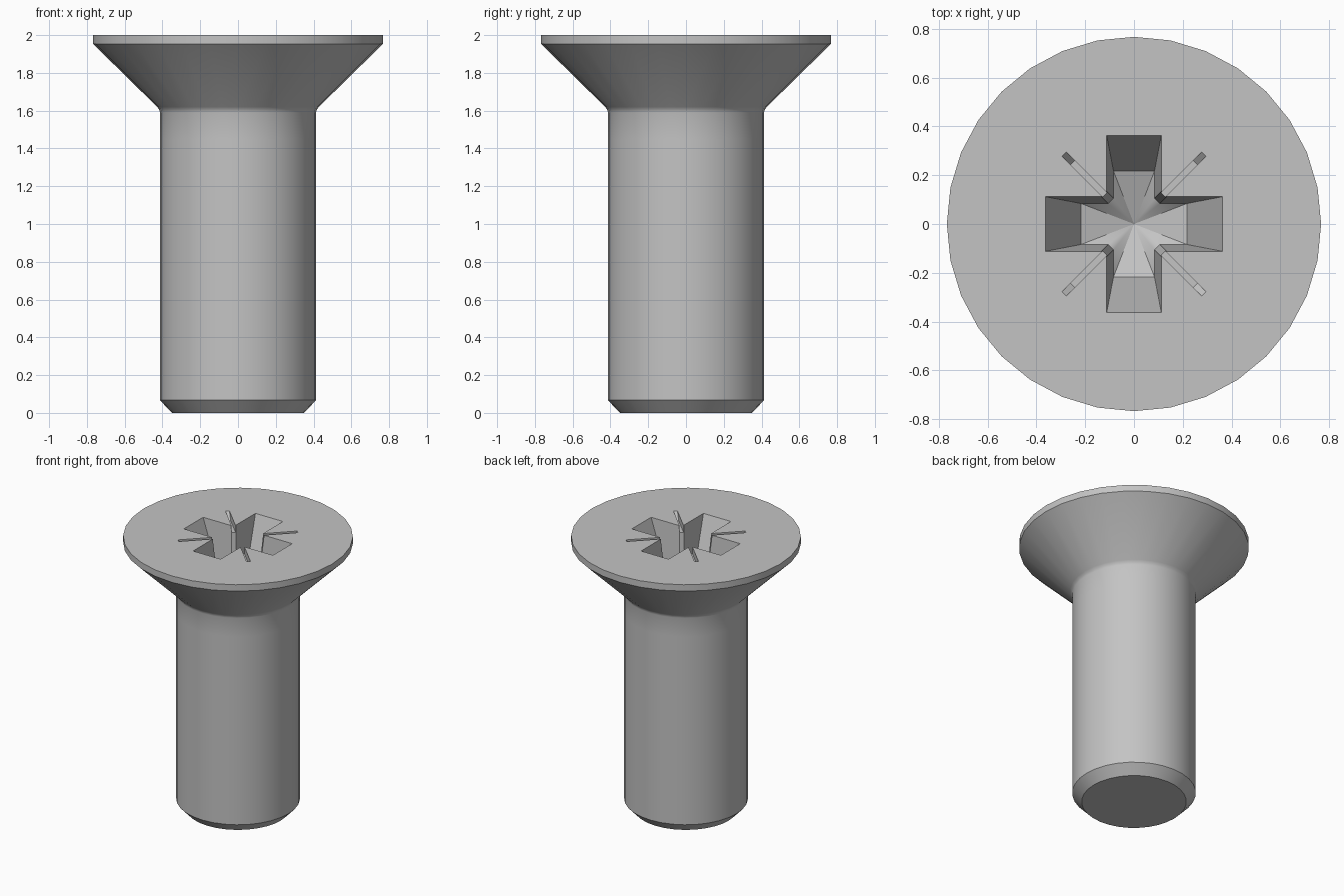
import bpy, bmesh, math
from mathutils import Vector, Matrix

SEGMENTS = 32
TOP = 2.0

cube = bpy.data.objects.get("Cube")
if cube:
    bpy.data.objects.remove(cube, do_unlink=True)

steel = bpy.data.materials.new("grey steel")
steel.use_nodes = True
grey = (0.55, 0.55, 0.55, 1.0)
steel.diffuse_color = grey
steel.node_tree.nodes["Principled BSDF"].inputs["Base Color"].default_value = grey


def make_object(name, bm):
    bmesh.ops.recalc_face_normals(bm, faces=bm.faces[:])
    mesh = bpy.data.meshes.new(name)
    bm.to_mesh(mesh)
    bm.free()
    mesh.materials.append(steel)
    obj = bpy.data.objects.new(name, mesh)
    bpy.context.collection.objects.link(obj)
    return obj


def loft(name, rings, apex=None):
    """Skin equal-length rings of points; close with caps or a point."""
    bm = bmesh.new()
    loops = [[bm.verts.new(p) for p in ring] for ring in rings]
    n = len(loops[0])
    for a, b in zip(loops, loops[1:]):
        for i in range(n):
            j = (i + 1) % n
            bm.faces.new((a[i], a[j], b[j], b[i]))
    bm.faces.new(loops[0])
    if apex is None:
        bm.faces.new(loops[-1])
    else:
        tip = bm.verts.new(apex)
        for i in range(n):
            bm.faces.new((loops[-1][i], loops[-1][(i + 1) % n], tip))
    return make_object(name, bm)


def circle(radius, z):
    steps = [math.tau * i / SEGMENTS for i in range(SEGMENTS)]
    return [(radius * math.cos(a), radius * math.sin(a), z) for a in steps]


def cross(reach, half, chamfer, z):
    """Outline of a four-armed cross with chamfered inner corners."""
    arm = [(reach, -half), (reach, half), (half + chamfer, half), (half, half + chamfer)]
    points = []
    for quarter in range(4):
        turn = Matrix.Rotation(quarter * math.pi / 2, 3, "Z")
        points += [turn @ Vector((x, y, z)) for x, y in arm]
    return points


# Screw body: chamfered tip, shank, small fillet, countersunk head and rim
profile = [(0.35, 0), (0.413, 0.067), (0.413, 1.45), (0.413, 1.59),
           (0.417, 1.605), (0.428, 1.62), (0.767, 1.953), (0.767, TOP)]
screw = loft("screw_body", [circle(r, z) for r, z in profile])

# Tapered cross recess with a shallow conical floor
DEPTH = 0.37


def recess_ring(t):
    return cross(0.363 - 0.146 * t, 0.112 - 0.028 * t, 0.022, TOP - DEPTH * t)


cutters = [loft("recess_cutter", [recess_ring(-0.1), recess_ring(1)],
                (0, 0, TOP - DEPTH - 0.08))]

# Four thin diagonal tick grooves with sloped outer ends
for k in range(4):
    turn = Matrix.Rotation(math.pi / 4 + k * math.pi / 2, 3, "Z")
    side = [(0.1, TOP + 0.02), (0.425, TOP + 0.02), (0.355, TOP - 0.05), (0.1, TOP - 0.05)]
    rings = [[turn @ Vector((x, y, z)) for x, z in side] for y in (-0.013, 0.013)]
    cutters.append(loft("groove_cutter", rings))

# Cut the recess and the grooves into the head
for cutter in cutters:
    cutter.hide_render = True
    mod = screw.modifiers.new("cut", "BOOLEAN")
    mod.operation = "DIFFERENCE"
    mod.solver = "EXACT"
    mod.object = cutter
bpy.context.view_layer.update()
depsgraph = bpy.context.evaluated_depsgraph_get()
cut_mesh = bpy.data.meshes.new_from_object(screw.evaluated_get(depsgraph))
screw.modifiers.clear()
screw.data = cut_mesh
cut_mesh.materials.clear()
cut_mesh.materials.append(steel)
for cutter in cutters:
    bpy.data.objects.remove(cutter, do_unlink=True)

# Smooth round surfaces, crisp edges
bpy.ops.object.select_all(action="DESELECT")
screw.select_set(True)
bpy.context.view_layer.objects.active = screw
bpy.ops.object.shade_smooth_by_angle(angle=math.radians(30))
